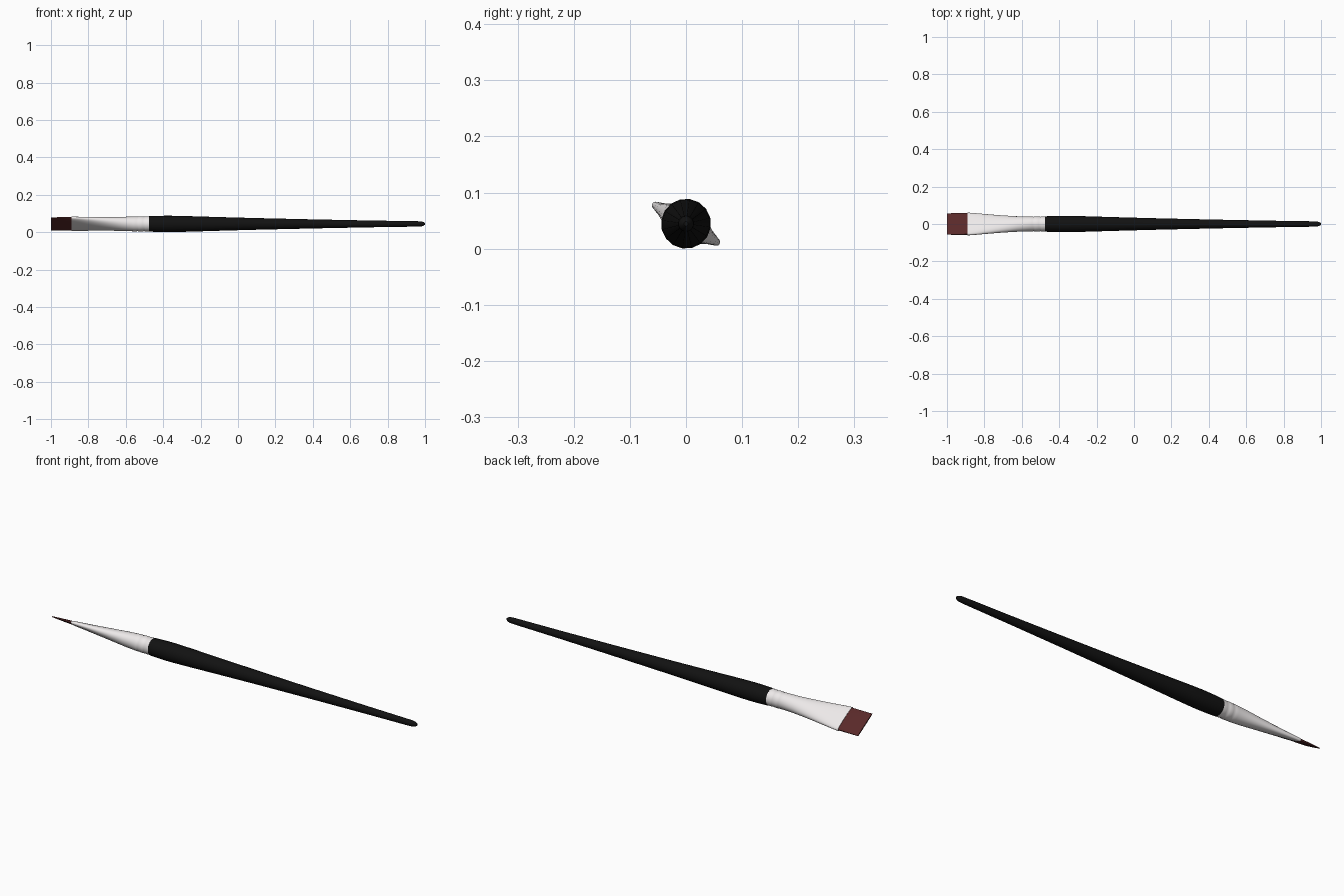
import bpy, bmesh, math

if "Cube" in bpy.data.objects:
    bpy.data.objects.remove(bpy.data.objects["Cube"])

CENTRE_Z = 0.0445
TILT = math.radians(-31)   # roll of the flattened tip about the brush axis


def colour(name, rgb):
    m = bpy.data.materials.new(name)
    m.diffuse_color = (*rgb, 1)
    m.use_nodes = True
    m.node_tree.nodes["Principled BSDF"].inputs["Base Color"].default_value = m.diffuse_color
    return m


def loft(name, sections, sides, mat):
    """Skin sections (x, half width, half thickness, squareness) along x."""
    bm = bmesh.new()
    rings = []
    for x, a, b, n in sections:
        ring = []
        for i in range(sides):
            t = 2 * math.pi * i / sides
            c, s = math.cos(t), math.sin(t)
            u = a * math.copysign(abs(c) ** (2 / n), c)
            v = b * math.copysign(abs(s) ** (2 / n), s)
            ring.append(bm.verts.new((x,
                                      u * math.cos(TILT) - v * math.sin(TILT),
                                      CENTRE_Z + u * math.sin(TILT) + v * math.cos(TILT))))
        rings.append(ring)
    for r0, r1 in zip(rings, rings[1:]):
        for i in range(sides):
            j = (i + 1) % sides
            bm.faces.new((r0[i], r0[j], r1[j], r1[i]))
    bm.faces.new(rings[0])
    bm.faces.new(rings[-1])
    bmesh.ops.recalc_face_normals(bm, faces=bm.faces)
    me = bpy.data.meshes.new(name)
    bm.to_mesh(me)
    bm.free()
    me.materials.append(mat)
    ob = bpy.data.objects.new(name, me)
    bpy.context.collection.objects.link(ob)
    bpy.ops.object.select_all(action='DESELECT')
    ob.select_set(True)
    bpy.context.view_layer.objects.active = ob
    bpy.ops.object.shade_smooth_by_angle(angle=math.radians(40))
    return ob


black = colour("black_lacquer", (0.006, 0.006, 0.006))
metal = colour("pale_metal", (0.85, 0.82, 0.82))
hair = colour("brown_hair", (0.1, 0.022, 0.022))

# Tapered round handle with a rounded end
handle = [(-0.475, 0.0415), (-0.43, 0.0435), (-0.37, 0.0445), (-0.28, 0.0425),
          (-0.1, 0.037), (0.1, 0.0315), (0.4, 0.0245), (0.7, 0.0185),
          (0.96, 0.0145), (0.98, 0.0135), (0.992, 0.010), (1.0, 0.004)]
loft("handle", [(x, r, r, 2) for x, r in handle], 16, black)

# Crimped collar of the ferrule, then the flattening to a wide mouth
collar = [(-0.47, 0.0405), (-0.495, 0.0405), (-0.502, 0.0385), (-0.509, 0.0405),
          (-0.53, 0.0405), (-0.537, 0.0385), (-0.544, 0.040), (-0.56, 0.0395)]
flare = [(-0.62, 0.043, 0.0355, 2), (-0.68, 0.0485, 0.030, 2.05),
         (-0.74, 0.0545, 0.0245, 2.15), (-0.80, 0.061, 0.019, 2.3),
         (-0.85, 0.0665, 0.0145, 2.6), (-0.89, 0.070, 0.011, 3)]
loft("ferrule", [(x, r, r, 2) for x, r in collar] + flare, 32, metal)

# Flat bristles cut square at the tip
loft("bristles", [(-0.87, 0.066, 0.009, 3), (-0.90, 0.0665, 0.009, 3),
                  (-0.95, 0.067, 0.0065, 3), (-1.0, 0.067, 0.003, 3)], 32, hair)
